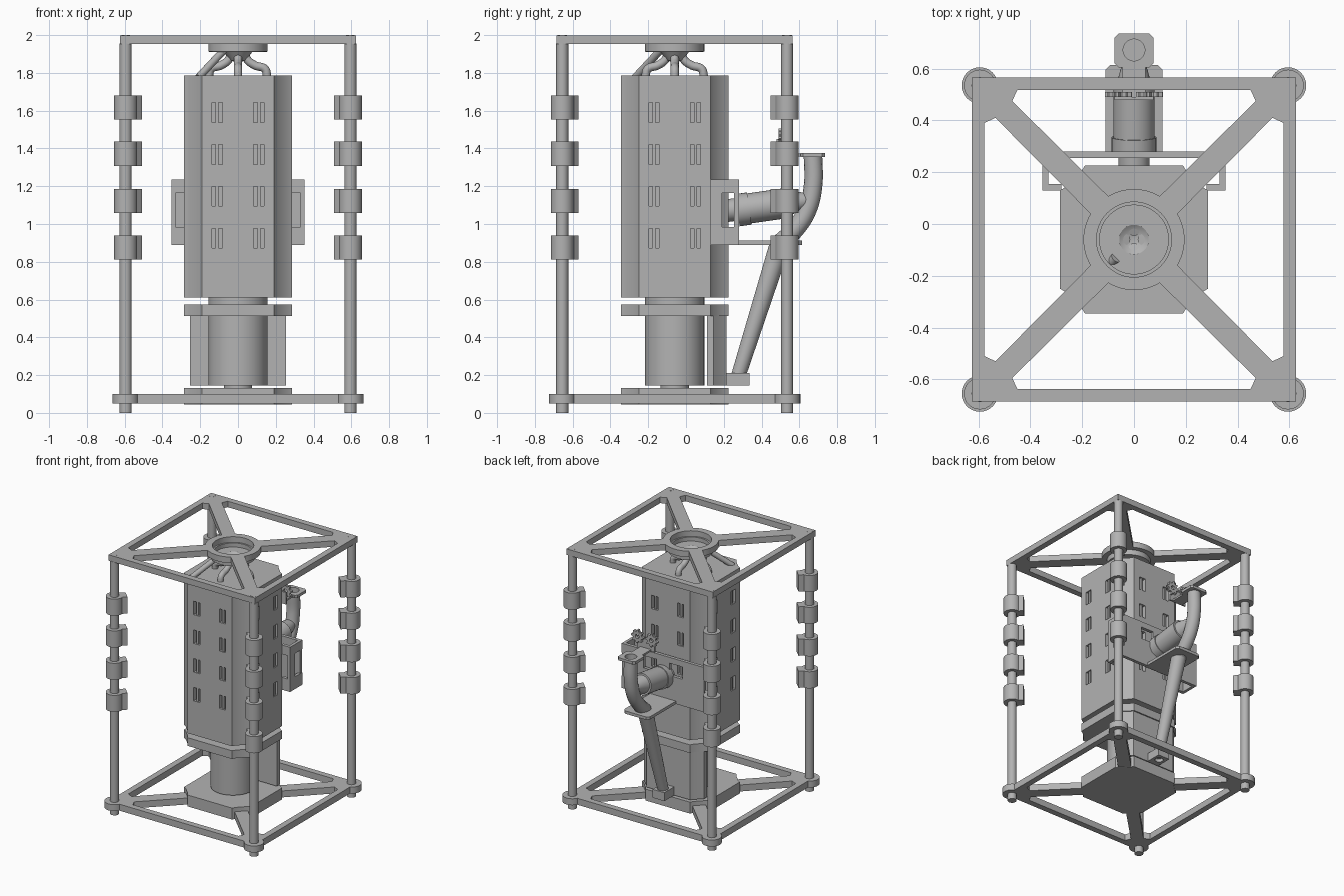
import bpy, bmesh, math
from mathutils import Vector, Matrix

if "Cube" in bpy.data.objects:
    bpy.data.objects.remove(bpy.data.objects["Cube"])

grey = bpy.data.materials.new("plain_grey")
grey.use_nodes = True
GREY = (0.45, 0.45, 0.45, 1)
grey.diffuse_color = GREY
grey.node_tree.nodes["Principled BSDF"].inputs["Base Color"].default_value = GREY

CY = -0.06      # the frame and tower share this axis
POST = 0.595    # post offset from the axis
parts = []


def finish(name, bm):
    bmesh.ops.recalc_face_normals(bm, faces=bm.faces)
    me = bpy.data.meshes.new(name)
    bm.to_mesh(me)
    bm.free()
    me.materials.append(grey)
    ob = bpy.data.objects.new(name, me)
    bpy.context.collection.objects.link(ob)
    parts.append(ob)
    return ob


def add_box(bm, lo, hi):
    lo, hi = Vector(lo), Vector(hi)
    mat = Matrix.Translation((lo + hi) / 2) @ Matrix.Diagonal((*(hi - lo), 1))
    bmesh.ops.create_cube(bm, size=1, matrix=mat)


def boxes(name, *pairs):
    bm = bmesh.new()
    for lo, hi in pairs:
        add_box(bm, lo, hi)
    return finish(name, bm)


def rod(name, a, b, r1, r2=None, n=32):
    a, b = Vector(a), Vector(b)
    bm = bmesh.new()
    turn = Vector((0, 0, 1)).rotation_difference(b - a).to_matrix().to_4x4()
    bmesh.ops.create_cone(bm, cap_ends=True, segments=n, radius1=r1,
                          radius2=r1 if r2 is None else r2, depth=(b - a).length,
                          matrix=Matrix.Translation((a + b) / 2) @ turn)
    return finish(name, bm)


def prism(name, pts, z0, z1):
    bm = bmesh.new()
    face = bm.faces.new([bm.verts.new((x, y, z0)) for x, y in pts])
    out = bmesh.ops.extrude_face_region(bm, geom=[face])
    bmesh.ops.translate(bm, vec=(0, 0, z1 - z0),
                        verts=[v for v in out["geom"] if isinstance(v, bmesh.types.BMVert)])
    return finish(name, bm)


def lathe(name, profile, n=48):
    bm = bmesh.new()
    vs = [bm.verts.new((r, CY, z)) for r, z in profile]
    es = [bm.edges.new(p) for p in zip(vs, vs[1:])]
    bmesh.ops.spin(bm, geom=vs + es, cent=(0, CY, 0), axis=(0, 0, 1),
                   angle=math.tau, steps=n)
    bmesh.ops.remove_doubles(bm, verts=bm.verts, dist=0.0002)
    return finish(name, bm)


def tube(name, pts, r):
    cu = bpy.data.curves.new(name, "CURVE")
    cu.dimensions, cu.bevel_depth, cu.bevel_resolution = "3D", r, 6
    cu.use_fill_caps = True
    sp = cu.splines.new("BEZIER")
    sp.bezier_points.add(len(pts) - 1)
    for bp, p in zip(sp.bezier_points, pts):
        bp.co = p
        bp.handle_left_type = bp.handle_right_type = "AUTO"
    tmp = bpy.data.objects.new(name, cu)
    bpy.context.collection.objects.link(tmp)
    bm = bmesh.new()
    dg = bpy.context.evaluated_depsgraph_get()
    bm.from_mesh(tmp.evaluated_get(dg).to_mesh())
    bpy.data.objects.remove(tmp)
    return finish(name, bm)


def cut(ob, cutter):
    mod = ob.modifiers.new("cut", "BOOLEAN")
    mod.object, mod.solver = cutter, "EXACT"
    bpy.context.view_layer.objects.active = ob
    bpy.ops.object.modifier_apply(modifier=mod.name)
    parts.remove(cutter)
    bpy.data.objects.remove(cutter)


def quarter_turn(pts, k):
    c, s = round(math.cos(k * math.pi / 2)), round(math.sin(k * math.pi / 2))
    return [(c * x - s * y, s * x + c * y + CY) for x, y in pts]


# Square frames with diagonal arms and a round hub
def frame(name, z0, z1):
    e = 0.625
    ob = prism(name, quarter_turn([(-e, -e), (e, -e), (e, e), (-e, e)], 0), z0, z1)
    hub = 0.195
    half = math.radians(45) - math.asin(0.048 / hub)
    arc = [(hub * math.sin(half * i / 6), hub * math.cos(half * i / 6)) for i in range(-6, 7)]
    opening = [(-0.47, 0.535), *arc, (0.47, 0.535), (0.45, 0.578), (-0.45, 0.578)]
    for k in range(4):
        cut(ob, prism("cutter", quarter_turn(opening, k), z0 - 0.1, z1 + 0.1))
    return ob


top = frame("top_frame", 1.953, 1.999)
cut(top, rod("cutter", (0, CY, 1.9), (0, CY, 2.1), 0.145, n=48))
frame("bottom_frame", 0.05, 0.1)

# Corner posts with pads, bolts and clamps
for sx in (-1, 1):
    for sy in (-1, 1):
        x, y = sx * POST, CY + sy * POST
        rod("post", (x, y, 0), (x, y, 1.955), 0.032)
        rod("top_bolt", (x, y, 1.94), (x, y, 2.0), 0.026, n=6)
        rod("corner_pad", (x, y, 0.05), (x, y, 0.1), 0.07)
        for z in (0.875, 1.122, 1.372, 1.617):
            rod("clamp", (x, y, z - 0.064), (x, y, z + 0.064), 0.061)
            lug = boxes("clamp_lug", ((0, -0.038, z - 0.064), (0.085, 0.038, z + 0.064)))
            lug.data.transform(Matrix.Translation((x, y, 0))
                               @ Matrix.Rotation(math.atan2(-sy, -sx), 4, "Z"))

# Tower section: square with stepped corners
corner = [(0.285, 0.19), (0.26, 0.205), (0.205, 0.26), (0.19, 0.285)]
section = [p for k in range(4) for p in quarter_turn(corner, k)]
prism("base_plate", section, 0.045, 0.133)
prism("tower_flange", section, 0.512, 0.575)
tower = prism("tower", section, 0.61, 1.785)
ROWS = (0.925, 1.147, 1.368, 1.59)

wb, mb = bmesh.new(), bmesh.new()
for k in range(4):
    turn = Matrix.Translation((0, CY, 0)) @ Matrix.Rotation(k * math.pi / 2, 4, "Z")
    for bm, w, y0, y1 in ((wb, 0.027, -0.4, -0.25), (mb, 0.008, -0.278, -0.248)):
        before = set(bm.verts)
        for z in ROWS:
            for x in (-0.11, 0.11):
                add_box(bm, (x - w, y0, z - 0.052), (x + w, y1, z + 0.052))
        bmesh.ops.transform(bm, matrix=turn, verts=[v for v in bm.verts if v not in before])
cut(tower, finish("cutter", wb))
finish("window_bars", mb)

# Lower body
rod("base_pivot", (0, CY, 0.13), (0, CY, 0.15), 0.075)
rod("lower_drum", (0, CY, 0.145), (0, CY, 0.515), 0.157, n=48)
rod("neck", (0, CY, 0.57), (0, CY, 0.615), 0.157, n=48)
half = [(0.15, 0.11), (0.255, 0.11), (0.255, 0.145), (0.2, 0.195), (0.185, 0.215)]
prism("lower_back_block", half + [(-x, y) for x, y in reversed(half)], 0.145, 0.515)

# Hub collar, spider legs and slanted rod on the tower top
lathe("hub_collar", [(0, 1.885), (0.057, 1.925), (0.133, 1.925), (0.133, 1.956),
                     (0.157, 1.956), (0.157, 1.912), (0.075, 1.91), (0.04, 1.865), (0, 1.855)])
for k in range(4):
    a = k * math.pi / 2
    tube("spider_leg", [(r * math.cos(a), CY + r * math.sin(a), z) for r, z in
                        ((0.155, 1.78), (0.143, 1.82), (0.09, 1.84), (0.05, 1.87), (0.035, 1.912))],
         0.022)
rod("slanted_rod", (-0.21, -0.27, 1.775), (-0.07, -0.13, 1.925), 0.02)

# Back bracket around the tower
plate = boxes("bracket_plate", ((-0.35, 0.255, 0.89), (0.35, 0.28, 1.235)))
cut(plate, boxes("cutter", *[((x - 0.055, 0.2, 1.095), (x + 0.055, 0.4, 1.19))
                             for x in (-0.11, 0.11)]))
for s in (-1, 1):
    def side(x0, x1, y0, y1, z0, z1):
        return ((min(s * x0, s * x1), y0, z0), (max(s * x0, s * x1), y1, z1))
    boxes("bracket_side", side(0.33, 0.353, 0.13, 0.28, 1.165, 1.235),
          side(0.33, 0.353, 0.13, 0.28, 0.89, 0.985),
          side(0.33, 0.353, 0.13, 0.19, 0.985, 1.165),
          side(0.28, 0.33, 0.13, 0.155, 1.165, 1.235),
          side(0.28, 0.33, 0.13, 0.155, 0.89, 0.985))

# Barrel, shelf and bent pipe
rod("barrel_cap", (0, 0.21, 1.07), (0, 0.29, 1.08), 0.06)
rod("barrel_collar", (0, 0.272, 1.073), (0, 0.335, 1.082), 0.086)
rod("barrel", (0, 0.33, 1.082), (0, 0.54, 1.112), 0.08)
rod("barrel_nozzle", (0, 0.53, 1.11), (0, 0.64, 1.125), 0.07, 0.04)
prism("pipe_shelf", [(-0.11, 0.265), (0.11, 0.265), (0.11, 0.595), (0.09, 0.615),
                     (-0.09, 0.615), (-0.11, 0.595)], 0.89, 0.912)
bend = tube("bent_pipe", [(0, 0.5, 0.9), (0, 0.575, 0.97), (0, 0.64, 1.07),
                          (0, 0.672, 1.2), (0, 0.672, 1.37)], 0.049)
rim = prism("pipe_flange", [(-0.075, 0.62), (-0.06, 0.605), (0.06, 0.605), (0.075, 0.62),
                            (0.075, 0.72), (0.06, 0.735), (-0.06, 0.735), (-0.075, 0.72)],
            1.355, 1.376)
for ob in (bend, rim):
    cut(ob, rod("cutter", (0, 0.672, 1.25), (0, 0.672, 1.45), 0.042))
rod("lower_pipe", (0, 0.272, 0.18), (0, 0.5, 0.9), 0.038, 0.055)
foot = boxes("pipe_foot", ((-0.05, 0.19, 0.145), (0.05, 0.335, 0.21)))
cut(foot, rod("cutter", (0, 0.28, 0.1), (0, 0.28, 0.17), 0.03))

# Pair of small gears on a bracket
boxes("gear_bracket", ((-0.045, 0.48, 1.358), (0.045, 0.62, 1.372)),
      ((-0.075, 0.478, 1.358), (0.075, 0.49, 1.45)))
for x in (-0.06, 0.06):
    teeth = [((0.052 if i % 4 < 2 else 0.038) * math.cos(i * math.tau / 32),
              (0.052 if i % 4 < 2 else 0.038) * math.sin(i * math.tau / 32)) for i in range(32)]
    gear = prism("gear", teeth, 0, 0.02)
    gear.data.transform(Matrix.Translation((x, 0.51, 1.453)) @ Matrix.Rotation(math.pi / 2, 4, "X"))
    cut(gear, rod("cutter", (x, 0.45, 1.453), (x, 0.55, 1.453), 0.016, n=16))

# Smooth the round parts, keep edges sharp
bpy.ops.object.select_all(action="DESELECT")
for ob in parts:
    ob.select_set(True)
bpy.context.view_layer.objects.active = parts[0]
bpy.ops.object.shade_smooth_by_angle(angle=math.radians(30))
